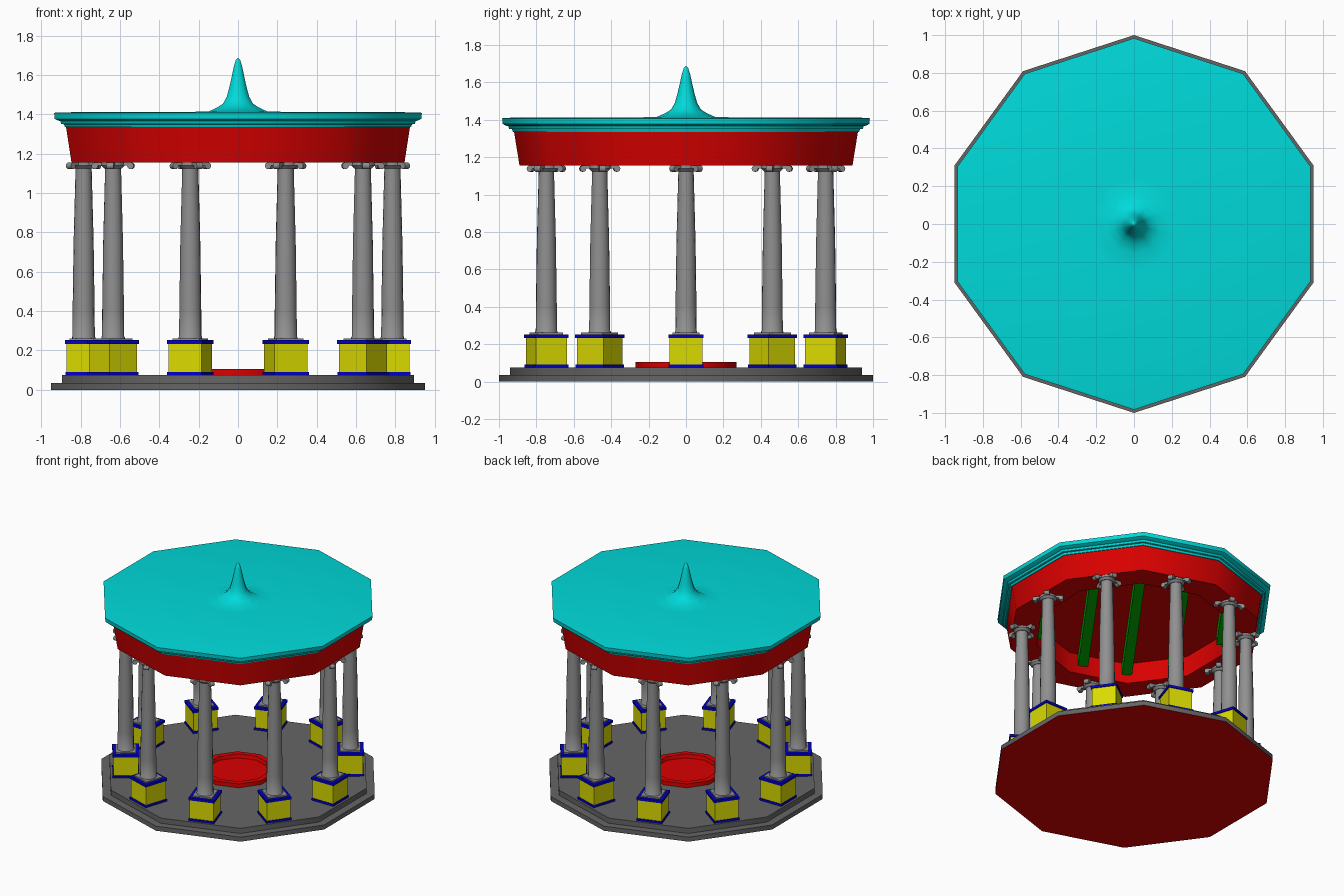
import bpy, bmesh, math
from math import sin, cos, pi, radians
from mathutils import Matrix, Vector

if "Cube" in bpy.data.objects:
    bpy.data.objects.remove(bpy.data.objects["Cube"])


def material(name, rgb):
    m = bpy.data.materials.new(name)
    m.diffuse_color = (*rgb, 1)
    m.use_nodes = True
    m.node_tree.nodes["Principled BSDF"].inputs["Base Color"].default_value = m.diffuse_color
    return m


STONE = material("dark_stone", (0.13, 0.13, 0.13))
MARBLE = material("grey_marble", (0.28, 0.28, 0.28))
RED = material("red", (0.7, 0, 0))
TEAL = material("teal", (0, 0.7, 0.7))
YELLOW = material("yellow", (0.7, 0.7, 0))
BLUE = material("blue", (0, 0, 0.6))
GREEN = material("green", (0, 0.5, 0))


def finish(name, bm, mats, smooth=True, matrix=None):
    bmesh.ops.recalc_face_normals(bm, faces=bm.faces)
    me = bpy.data.meshes.new(name)
    bm.to_mesh(me)
    bm.free()
    ob = bpy.data.objects.new(name, me)
    bpy.context.collection.objects.link(ob)
    for m in mats:
        me.materials.append(m)
    if matrix:
        ob.matrix_world = matrix
    if smooth:
        bpy.ops.object.select_all(action='DESELECT')
        ob.select_set(True)
        bpy.context.view_layer.objects.active = ob
        bpy.ops.object.shade_smooth_by_angle(angle=radians(40))
    return ob


def lathe(bm, profile, n=10, phase=pi / 2, closed=False):
    """Spin (radius, z) points into an n-sided solid; closed joins last to first."""
    rings = []
    for r, z in profile:
        if r == 0:
            rings.append([bm.verts.new((0, 0, z))] * n)
        else:
            rings.append([bm.verts.new((r * cos(phase + 2 * pi * i / n),
                                        r * sin(phase + 2 * pi * i / n), z)) for i in range(n)])
    pairs = list(zip(rings, rings[1:]))
    if closed:
        pairs.append((rings[-1], rings[0]))
    for a, b in pairs:
        for i in range(n):
            j = (i + 1) % n
            bm.faces.new(list(dict.fromkeys((a[i], a[j], b[j], b[i]))))
    if not closed:
        for ring in (rings[0], rings[-1]):
            if ring[0] is not ring[1]:
                bm.faces.new(ring)


def box(bm, hx, hy, z0, z1, mat=0):
    m = Matrix.Translation((0, 0, (z0 + z1) / 2)) @ Matrix.Diagonal((2 * hx, 2 * hy, z1 - z0, 1))
    vs = bmesh.ops.create_cube(bm, size=1, matrix=m)['verts']
    for f in {f for v in vs for f in v.link_faces}:
        f.material_index = mat


# stepped decagonal floor, red underneath
bm = bmesh.new()
lathe(bm, [(1, 0), (1, 0.035), (0.94, 0.035), (0.94, 0.075)])
for f in bm.faces:
    if f.calc_center_median().z < 0.001:
        f.material_index = 1
finish("stepped_floor", bm, [STONE, RED])

# shallow basin in the middle of the floor
bm = bmesh.new()
lathe(bm, [(0.27, 0.075), (0.27, 0.105), (0.228, 0.105), (0.222, 0.078), (0, 0.078)])
finish("centre_basin", bm, [RED])

# ring beam on the columns, and the ceiling inside it
bm = bmesh.new()
lathe(bm, [(0.89, 1.155), (0.92, 1.34), (0.70, 1.34), (0.70, 1.155)], closed=True)
finish("entablature_ring", bm, [RED])
bm = bmesh.new()
lathe(bm, [(0.71, 1.31), (0.71, 1.335)])
finish("ceiling", bm, [RED])

# parallel ceiling beams, cut to the decagon's inside
apothem = 0.70 * cos(pi / 10)
for i in range(-2, 3):
    off = 0.315 * i
    o = abs(off) + 0.03
    half = min((apothem - o * sin(radians(a))) / cos(radians(a)) for a in (18, 54)) + 0.01
    bm = bmesh.new()
    box(bm, half, 0.035, 1.22, 1.312)
    finish("ceiling_beam", bm, [GREEN], False,
           Matrix.Rotation(radians(54), 4, 'Z') @ Matrix.Translation((0, off, 0)))

# roof with stepped cornice, flowing up into a flared spire
bm = bmesh.new()
lathe(bm, [(0.925, 1.335), (0.93, 1.35), (0.945, 1.351), (0.95, 1.366), (0.965, 1.37),
           (0.98, 1.378), (0.983, 1.408), (0.965, 1.411), (0.25, 1.413), (0.155, 1.416),
           (0.11, 1.436), (0.08, 1.455), (0.06, 1.49), (0.047, 1.535), (0.034, 1.59),
           (0.022, 1.645), (0.011, 1.679), (0, 1.689)])
finish("roof_and_spire", bm, [TEAL])

# ten columns on pedestals
for k in range(10):
    place = Matrix.Rotation(k * pi / 5, 4, 'Z') @ Matrix.Translation((0.785, 0, 0))

    bm = bmesh.new()
    box(bm, 0.087, 0.087, 0.088, 0.237)
    box(bm, 0.093, 0.093, 0.075, 0.091, 1)
    box(bm, 0.094, 0.094, 0.233, 0.252, 1)
    finish("pedestal", bm, [YELLOW, BLUE], False, place)

    bm = bmesh.new()
    box(bm, 0.071, 0.071, 0.25, 0.262)
    lathe(bm, [(0.06, 0.26), (0.06, 0.268), (0.057, 0.272), (0.056, 0.4), (0.051, 0.75),
               (0.041, 1.125), (0.041, 1.14)], n=16)
    finish("column_shaft", bm, [MARBLE], matrix=place)

    # capital: thin slab with a scroll at each corner
    bm = bmesh.new()
    lathe(bm, [(0.045, 1.125), (0.06, 1.14), (0.06, 1.157)], n=16)
    for q in range(4):
        spin = Matrix.Rotation(pi / 4 + q * pi / 2, 4, 'Z')
        bmesh.ops.create_cube(bm, size=1, matrix=spin @ Matrix.Translation((0.05, 0, 1.148))
                              @ Matrix.Diagonal((0.09, 0.036, 0.016, 1)))
        bmesh.ops.create_cone(bm, cap_ends=True, segments=12, radius1=0.017, radius2=0.017, depth=0.036,
                              matrix=spin @ Matrix.Translation((0.092, 0, 1.139))
                              @ Matrix.Rotation(pi / 2, 4, 'X'))
    finish("column_capital", bm, [MARBLE], matrix=place)
